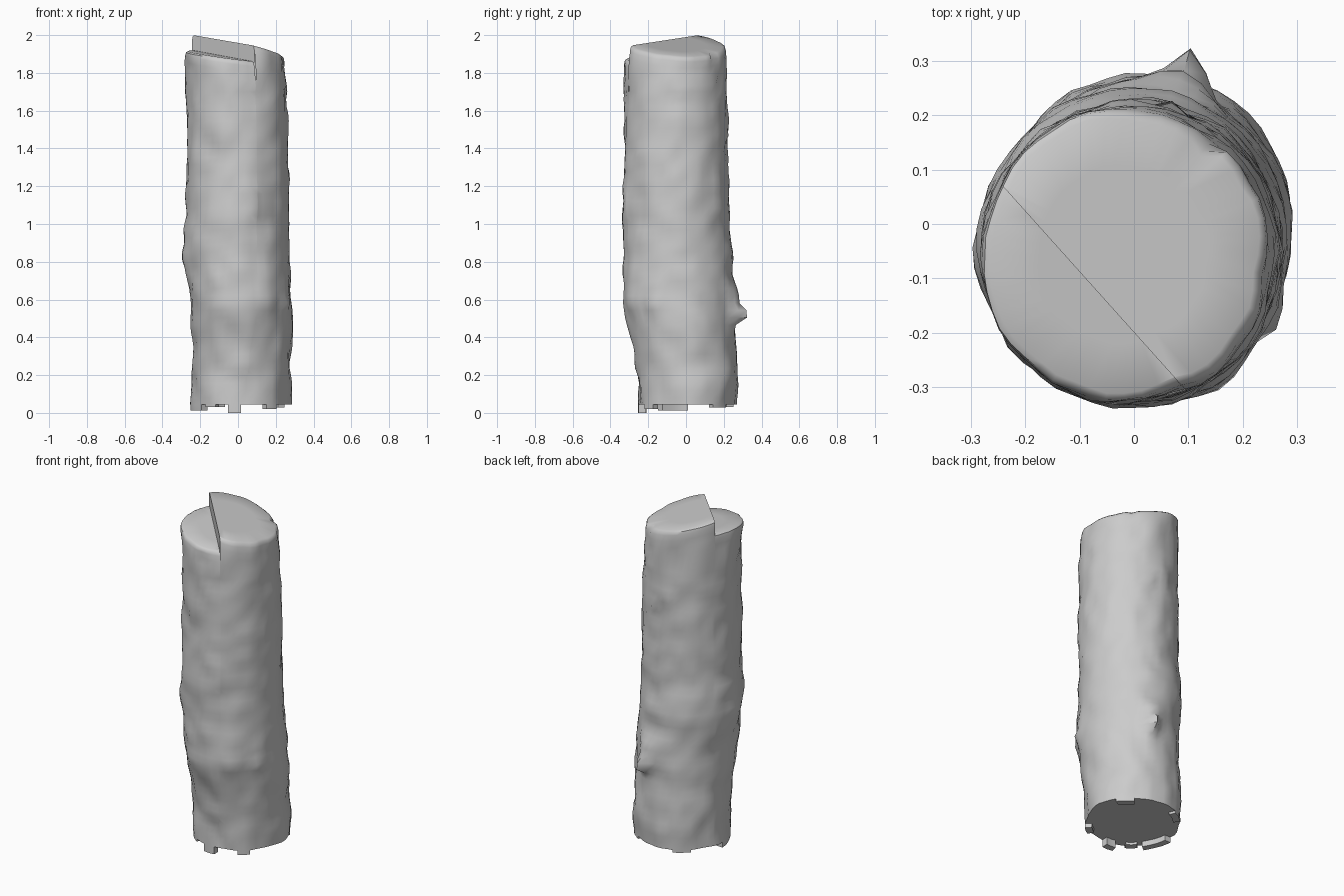
import bpy, bmesh, math
from mathutils import Vector, noise

if "Cube" in bpy.data.objects:
    bpy.data.objects.remove(bpy.data.objects["Cube"])

SIDES = 48
# Trunk outline read at several heights: z, x min, x max, y min, y max
PROFILE = [(0.0, -.25, .28, -.25, .27), (.2, -.243, .282, -.255, .275),
           (.4, -.24, .284, -.285, .265), (.58, -.253, .284, -.335, .262),
           (.82, -.285, .274, -.33, .245), (1.0, -.277, .27, -.335, .232),
           (1.4, -.268, .266, -.325, .222), (1.7, -.272, .257, -.327, .217),
           (2.1, -.29, .238, -.325, .208)]
# Knots, spurs and nicks: angle, z, height, width
BUMPS = [(74, .52, .075, .045), (74, .62, .03, .08), (-28, .57, .022, .03),
         (76, 1.47, .02, .025), (172, .98, .018, .06), (185, .82, .01, .1),
         (-105, .55, .012, .08), (54, 1.92, -.03, .03), (60, 1.76, -.015, .04)]
SPLIT_CO, SPLIT_NO = Vector((-.08, -.11, 0)), Vector((.39, .35, 0)).normalized()


def high_top(x, y):
    return 1.945 - .25 * x - .07 * y


def low_top(x, y):
    return 1.885 - .13 * x + .05 * y


def outline(z):
    for a, b in zip(PROFILE, PROFILE[1:]):
        if z <= b[0]:
            f = (z - a[0]) / (b[0] - a[0])
            return [p + (q - p) * f for p, q in zip(a[1:], b[1:])]
    return PROFILE[-1][1:]


def bark_point(ang, z, scale=1.0):
    x0, x1, y0, y1 = outline(z)
    c, s = math.cos(ang), math.sin(ang)
    k = 1 + .045 * noise.noise(Vector((c * 2.0, s * 2.0, z * 5.5)))
    k += .035 * noise.noise(Vector((c * 4.0 + 9, s * 4.0, z * 10)))
    for deg, bz, h, w in BUMPS:
        da = (ang - math.radians(deg) + math.pi) % (2 * math.pi) - math.pi
        d2 = ((da * .27) ** 2 + (z - bz) ** 2) / w ** 2
        k += h / .27 * math.exp(-d2 * 1.5)
    return Vector(((x0 + x1) / 2 + (x1 - x0) / 2 * c * k * scale,
                   (y0 + y1) / 2 + (y1 - y0) / 2 * s * k * scale, z))


def column(top):
    """Bark column with a slanted, softly rounded cut top."""
    bm = bmesh.new()
    rows = [(.045, .85, 0), (.045, 1, 0)]
    rows += [(.08 + i * 1.62 / 42, 1, 0) for i in range(43)]
    rows += [(0, 1, d) for d in (.15, .1, .06, .025)]
    rows += [(0, .985, .008), (0, .94, 0), (0, .6, 0), (0, .25, 0)]
    rings = []
    for z, scale, drop in rows:
        ring = []
        for i in range(SIDES):
            ang = 2 * math.pi * i / SIDES
            p = bark_point(ang, z or 1.92 - drop, scale)
            if not z:
                p.z = top(p.x, p.y) - drop
            ring.append(bm.verts.new(p))
        rings.append(ring)
    for a, b in zip(rings, rings[1:]):
        for i in range(SIDES):
            j = (i + 1) % SIDES
            bm.faces.new((a[i], a[j], b[j], b[i]))
    bm.faces.new(rings[-1])
    bm.faces.new(rings[0][::-1])
    # hanging bark flaps around the foot: side index range, lowest z
    for first, last, low in ((24, 28, .012), (34, 35, 0), (40, 41, .02),
                             (30, 31, .03), (4, 6, .028), (15, 17, .03)):
        band = []
        for i in range(first, last + 1):
            vs = (rings[0][i], rings[0][(i + 1) % SIDES])
            ws = (rings[1][i], rings[1][(i + 1) % SIDES])
            band += [f for f in ws[0].link_faces
                     if all(v in f.verts for v in vs + ws)]
        ext = bmesh.ops.extrude_face_region(bm, geom=band)['geom']
        bmesh.ops.delete(bm, geom=band, context='FACES_ONLY')
        for v in ext:
            if isinstance(v, bmesh.types.BMVert):
                v.co.z = low
    return bm


def half(top, keep_back):
    bm = column(top)
    cut = bmesh.ops.bisect_plane(
        bm, geom=bm.verts[:] + bm.edges[:] + bm.faces[:], dist=1e-5,
        plane_co=SPLIT_CO, plane_no=SPLIT_NO,
        clear_inner=keep_back, clear_outer=not keep_back)['geom_cut']
    if keep_back:
        # step wall dropping from the higher top to the lower top
        chain = [e for e in cut if isinstance(e, bmesh.types.BMEdge)
                 and all(v.co.z > top(v.co.x, v.co.y) - .03 for v in e.verts)]
        for v in bmesh.ops.extrude_edge_only(bm, edges=chain)['geom']:
            if isinstance(v, bmesh.types.BMVert):
                v.co.z = low_top(v.co.x, v.co.y) - .005
    mesh = bpy.data.meshes.new("log_half")
    bm.to_mesh(mesh)
    bm.free()
    return mesh


# Join the higher back half and the lower front half into one log
bm = bmesh.new()
for mesh in (half(high_top, True), half(low_top, False)):
    bm.from_mesh(mesh)
    bpy.data.meshes.remove(mesh)
bmesh.ops.remove_doubles(bm, verts=bm.verts, dist=.0005)
bmesh.ops.recalc_face_normals(bm, faces=bm.faces)
mesh = bpy.data.meshes.new("log")
bm.to_mesh(mesh)
bm.free()
log = bpy.data.objects.new("log", mesh)
bpy.context.collection.objects.link(log)
bpy.context.view_layer.objects.active = log
log.select_set(True)
bpy.ops.object.shade_smooth_by_angle(angle=math.radians(45))
